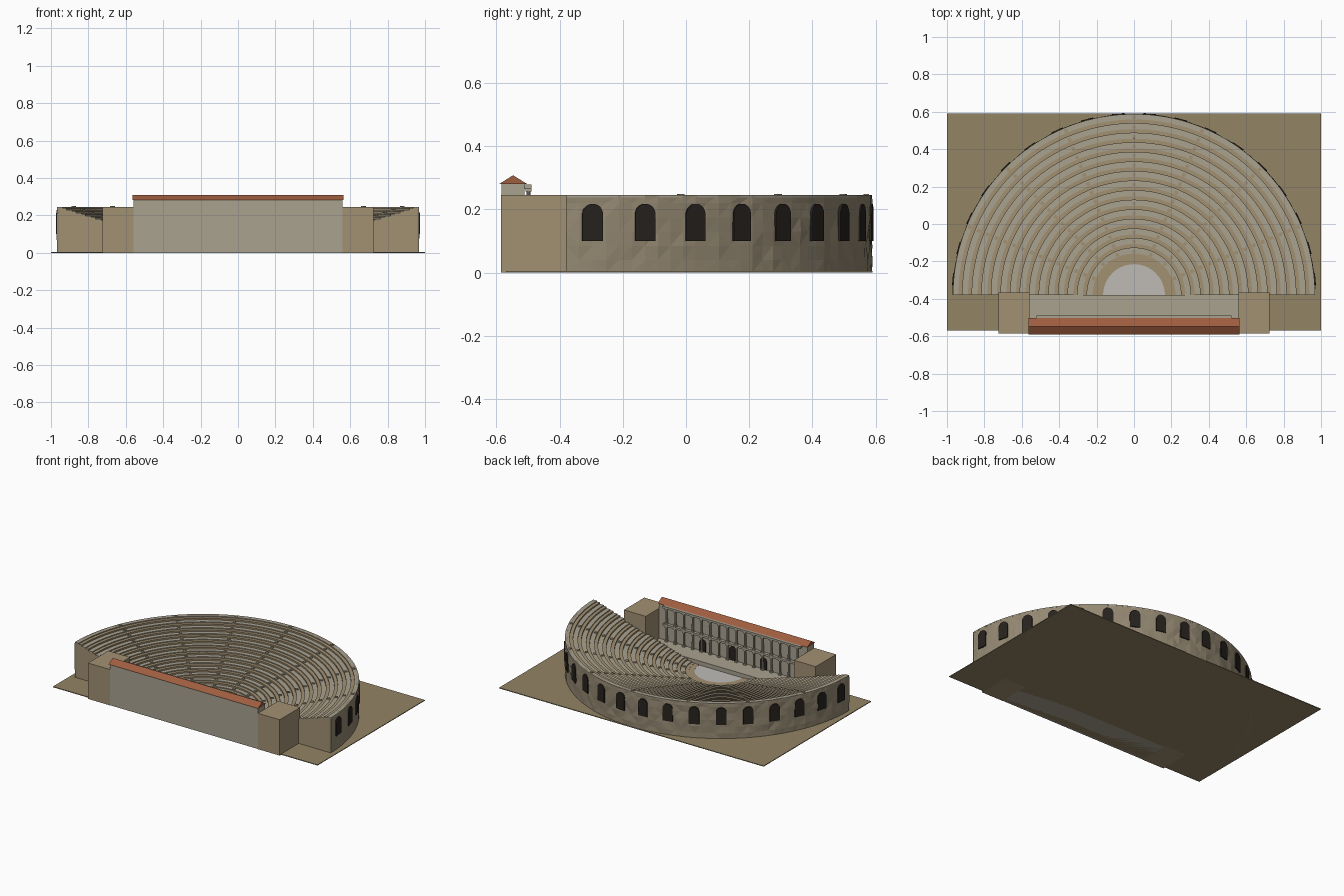
import bpy, bmesh, math, random
from mathutils import Matrix, Vector

if "Cube" in bpy.data.objects:
    bpy.data.objects.remove(bpy.data.objects["Cube"])

random.seed(4)
CY = -0.38          # centre of the seating arcs
R_IN, R_OUT, TOP, ROWS = 0.20, 0.968, 0.245, 15
PITCH = (R_OUT - R_IN) / ROWS
Z0 = 0.022
RISE = (TOP - Z0) / (ROWS - 1)


def mat(name, c):
    m = bpy.data.materials.new(name)
    m.diffuse_color = (*c, 1)
    m.use_nodes = True
    m.node_tree.nodes["Principled BSDF"].inputs["Base Color"].default_value = m.diffuse_color
    return m


SAND = mat("sand", (0.29, 0.23, 0.13))
TAN = mat("tan_stone", (0.36, 0.28, 0.17))
PALE = mat("pale_stone", (0.40, 0.36, 0.28))
WALL = mat("rough_stone", (0.30, 0.25, 0.17))
MARBLE = mat("marble", (0.52, 0.50, 0.47))
DARK = mat("dark", (0.02, 0.016, 0.013))
TILE = mat("roof_tile", (0.34, 0.11, 0.05))


def finish(bm, name, m):
    bmesh.ops.recalc_face_normals(bm, faces=bm.faces[:])
    me = bpy.data.meshes.new(name)
    bm.to_mesh(me)
    bm.free()
    me.materials.append(m)
    ob = bpy.data.objects.new(name, me)
    bpy.context.collection.objects.link(ob)
    return ob


def add_box(bm, x0, x1, y0, y1, z0, z1, rot=None):
    mtx = Matrix.Translation(((x0 + x1) / 2, (y0 + y1) / 2, (z0 + z1) / 2)) @ \
        Matrix.Diagonal((x1 - x0, y1 - y0, z1 - z0, 1))
    bmesh.ops.create_cube(bm, size=1, matrix=(rot or Matrix()) @ mtx)


def box(name, m, *dims):
    bm = bmesh.new()
    add_box(bm, *dims)
    return finish(bm, name, m)


def add_sweep(bm, prof, seg=72, jitter=0):
    # half-circle sweep of a closed (radius, z) profile, capped at both ends
    rings = []
    for i in range(seg + 1):
        a = math.pi * i / seg
        ring = []
        for r, z in prof:
            if jitter and r > 0.96 and 0.02 < z < TOP - 0.02:
                r += random.uniform(-jitter, jitter)
            ring.append(bm.verts.new((r * math.cos(a), CY + r * math.sin(a), z)))
        rings.append(ring)
    n = len(prof)
    for p, q in zip(rings, rings[1:]):
        for j in range(n):
            bm.faces.new((p[j], p[(j + 1) % n], q[(j + 1) % n], q[j]))
    bm.faces.new(rings[0])
    bm.faces.new(rings[-1])


def polar(deg):
    # local +x points outward from the seating centre
    return Matrix.Translation((0, CY, 0)) @ Matrix.Rotation(math.radians(deg), 4, 'Z')


def add_arch(bm, mtx, w, z0, z1, d0, d1):
    # arched block: width along local y, depth along local x
    h = w / 2
    pts = [(-h, z0), (h, z0)]
    pts += [(h * math.cos(math.pi * k / 10), z1 - h + h * math.sin(math.pi * k / 10)) for k in range(11)]
    a = [bm.verts.new(mtx @ Vector((d0, y, z))) for y, z in pts]
    b = [bm.verts.new(mtx @ Vector((d1, y, z))) for y, z in pts]
    bm.faces.new(a)
    bm.faces.new(b)
    for i in range(len(pts)):
        j = (i + 1) % len(pts)
        bm.faces.new((a[i], a[j], b[j], b[i]))


# Ground and orchestra
box("ground", SAND, -1, 1, -0.57, 0.59, 0, 0.005)
bm = bmesh.new()
add_sweep(bm, [(0.001, 0.004), (0.165, 0.004), (0.165, 0.012), (0.001, 0.012)], 36)
finish(bm, "orchestra_floor", MARBLE)
bm = bmesh.new()
add_sweep(bm, [(0.165, 0.004), (0.202, 0.004), (0.202, 0.014), (0.165, 0.014)], 36)
finish(bm, "orchestra_border", TAN)

# Stepped seating body
prof = [(R_OUT - 0.012, 0.004), (R_IN, 0.004)]
for i in range(ROWS):
    z = Z0 + i * RISE - 0.006
    r = R_IN + i * PITCH
    prof += [(r, z), (min(r + PITCH, R_OUT - 0.012), z)]
bm = bmesh.new()
add_sweep(bm, prof)
finish(bm, "seating_body", TAN)

# Pale seat slabs on the outer half of every step
bm = bmesh.new()
for i in range(ROWS):
    z = Z0 + i * RISE
    r0, r1 = R_IN + (i + 0.42) * PITCH, R_IN + (i + 1) * PITCH
    add_sweep(bm, [(r0, z - 0.007), (r1, z - 0.007), (r1, z), (r0, z)])
finish(bm, "seat_slabs", PALE)

# Radial stair blocks
bm = bmesh.new()
for k in range(1, 8):
    for i in range(ROWS):
        r = R_IN + i * PITCH
        z = Z0 + i * RISE
        add_box(bm, r + 0.024, r + 0.042, -0.009, 0.009, z - 0.008, z + 0.004, polar(22.5 * k))
finish(bm, "stair_blocks", TAN)

# Rough outer wall
bm = bmesh.new()
zs = [0, 0.04, 0.085, 0.13, 0.175, 0.22, TOP]
add_sweep(bm, [(R_OUT - 0.016, TOP), (R_OUT - 0.016, 0)] + [(R_OUT, z) for z in zs], 72, 0.003)
bmesh.ops.triangulate(bm, faces=bm.faces[:])
finish(bm, "outer_wall", WALL)

# Arched wall openings
bm = bmesh.new()
for k in range(18):
    add_arch(bm, polar(5 + 10 * k), 0.066, 0.10, 0.218, 0.95, 0.974)
finish(bm, "wall_arches", DARK)

# Stage building with roof, floor and towers
box("stage_back_wall", PALE, -0.56, 0.56, -0.583, -0.51, 0, 0.282)
box("stage_floor", PALE, -0.565, 0.565, -0.515, CY, 0, 0.04)
for s, side in ((-1, "left"), (1, "right")):
    x = sorted((s * 0.56, s * 0.725))
    box(side + "_tower", TAN, x[0], x[1], -0.585, -0.365, 0, TOP)
bm = bmesh.new()
ends = [[bm.verts.new((x, y, z)) for y, z in ((-0.59, 0.281), (-0.503, 0.281), (-0.547, 0.308))]
        for x in (-0.565, 0.565)]
for e in ends:
    bm.faces.new(e)
for i in range(3):
    j = (i + 1) % 3
    bm.faces.new((ends[0][i], ends[0][j], ends[1][j], ends[1][i]))
finish(bm, "stage_roof", TILE)

# Two storeys of columns with cornices
bm = bmesh.new()
for z0, z1 in ((0.04, 0.145), (0.16, 0.265)):
    add_box(bm, -0.52, 0.52, -0.512, -0.489, z1, z1 + 0.014)
    for i in range(16):
        x = -0.495 + 0.066 * i
        bmesh.ops.create_cone(bm, cap_ends=True, segments=10, radius1=0.0075, radius2=0.0065, depth=z1 - z0,
                              matrix=Matrix.Translation((x, -0.498, (z0 + z1) / 2)))
        add_box(bm, x - 0.009, x + 0.009, -0.507, -0.489, z0, z0 + 0.008)
        add_box(bm, x - 0.009, x + 0.009, -0.507, -0.489, z1 - 0.008, z1)
finish(bm, "stage_columns", PALE)

# Stage doors
bm = bmesh.new()
for x, w, h in ((-0.23, 0.05, 0.12), (0, 0.06, 0.135), (0.23, 0.05, 0.12)):
    add_arch(bm, Matrix.Translation((x, 0, 0)) @ Matrix.Rotation(math.pi / 2, 4, 'Z'),
             w, 0.04, h, -0.515, -0.505)
finish(bm, "stage_doors", DARK)
